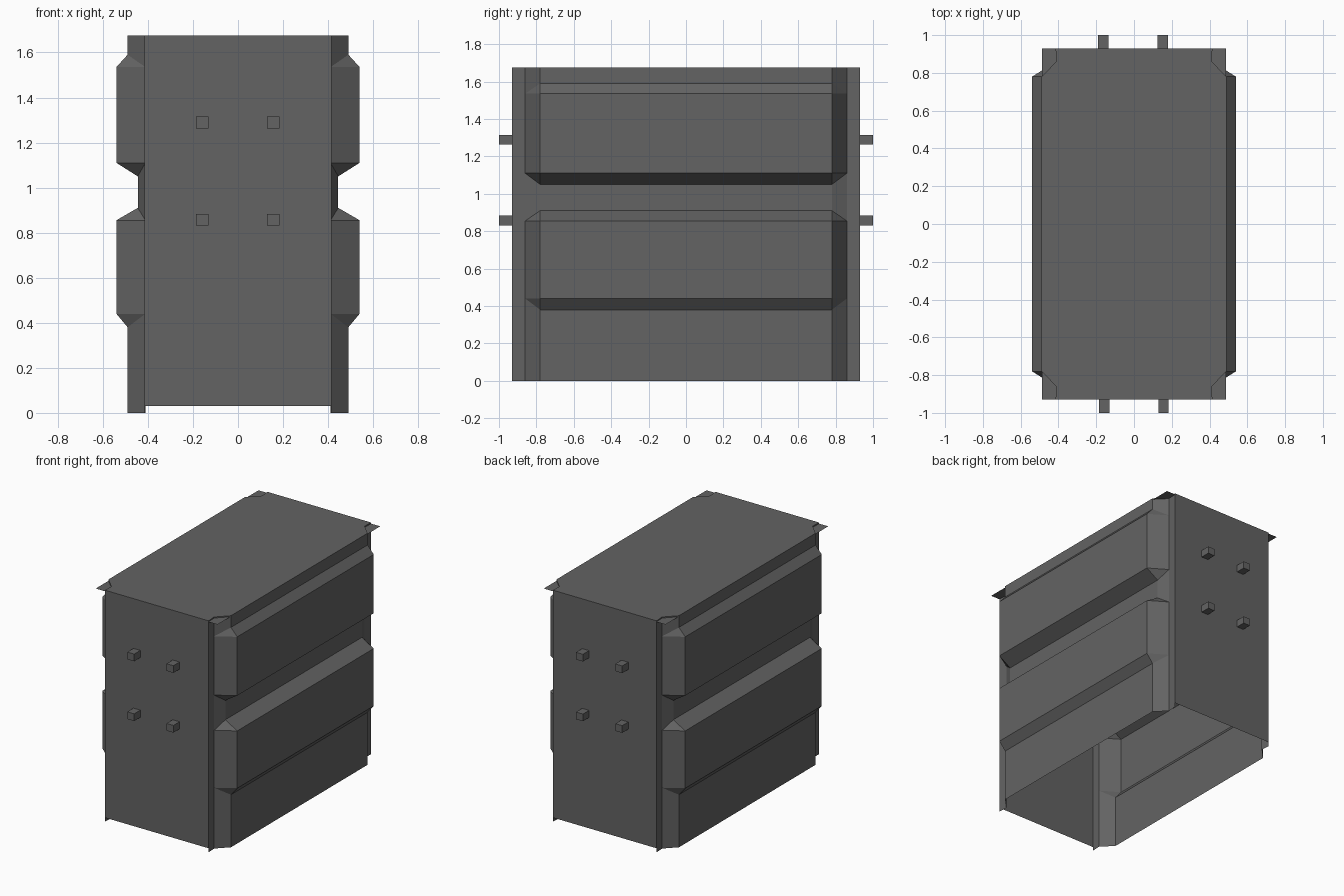
import bpy

if "Cube" in bpy.data.objects:
    bpy.data.objects.remove(bpy.data.objects["Cube"])

grey = bpy.data.materials.new("dark grey metal")
grey.diffuse_color = (0.125, 0.125, 0.125, 1)
grey.use_nodes = True
grey.node_tree.nodes["Principled BSDF"].inputs["Base Color"].default_value = grey.diffuse_color

TOP = 1.675


def make(name, verts, faces):
    mesh = bpy.data.meshes.new(name)
    mesh.from_pydata(verts, [], faces)
    mesh.materials.append(grey)
    obj = bpy.data.objects.new(name, mesh)
    bpy.context.collection.objects.link(obj)
    return obj


# Pressed side panel profile: (z, x of the middle plateau)
PROFILE = [(0, .49), (.38, .49), (.44, .54), (.855, .54), (.91, .445),
           (1.05, .445), (1.11, .54), (1.535, .54), (1.59, .49), (TOP, .49)]
COLUMNS = [-.93, -.86, -.78, .78, .86, .93]
EDGE = {.93: .415, .86: .411}


def side_panel(name, s):
    verts = [(s * EDGE.get(abs(y), x), y, z) for z, x in PROFILE for y in COLUMNS]
    n = len(COLUMNS)
    faces = []
    for r in range(len(PROFILE) - 1):
        x0, x1 = PROFILE[r][1], PROFILE[r + 1][1]
        for c in range(n - 1):
            a, b = r * n + c, r * n + c + 1
            d, e = a + n, b + n
            if c in (1, 3) and x0 != x1:
                # twisted corner: fold from the outer bulge row to the inner base row
                outer_low = x0 > x1
                if (c == 1) == outer_low:
                    tris = [(a, b, e), (a, e, d)]
                else:
                    tris = [(a, b, d), (b, e, d)]
                faces += tris
            else:
                faces.append((a, b, e, d))
    if s < 0:
        faces = [f[::-1] for f in faces]
    make(name, verts, faces)


side_panel("right_side_panel", 1)
side_panel("left_side_panel", -1)

# End plates, each one thin sheet stopping just above the ground
for name, s in (("front_plate", -1), ("back_plate", 1)):
    x, y = .415, s * .93
    quad = [(-x, y, .03), (x, y, .03), (x, y, TOP), (-x, y, TOP)]
    make(name, quad, [(0, 1, 2, 3)[::-s]])

# Roof: rectangular sheet with a raised cap following the wall outline
make("roof_sheet", [(-.487, -.93, 1.667), (.487, -.93, 1.667),
                    (.487, .93, 1.667), (-.487, .93, 1.667)], [(0, 1, 2, 3)])
quarter = [(.49, .78), (.411, .86), (.415, .93)]
right = [(x, -y) for x, y in quarter[::-1]] + quarter
outline = right + [(-x, -y) for x, y in right]
make("roof_cap", [(x, y, TOP) for x, y in outline], [list(range(len(outline)))])

# Square pegs on both end plates
for s, end in ((-1, "front"), (1, "back")):
    for x in (-.157, .157):
        for z in (.857, 1.289):
            bpy.ops.mesh.primitive_cube_add(size=1, location=(x - s * .002 - .003, s * .963, z))
            peg = bpy.context.object
            peg.name = end + "_peg"
            peg.scale = (.055, .074, .052)
            peg.data.materials.append(grey)
